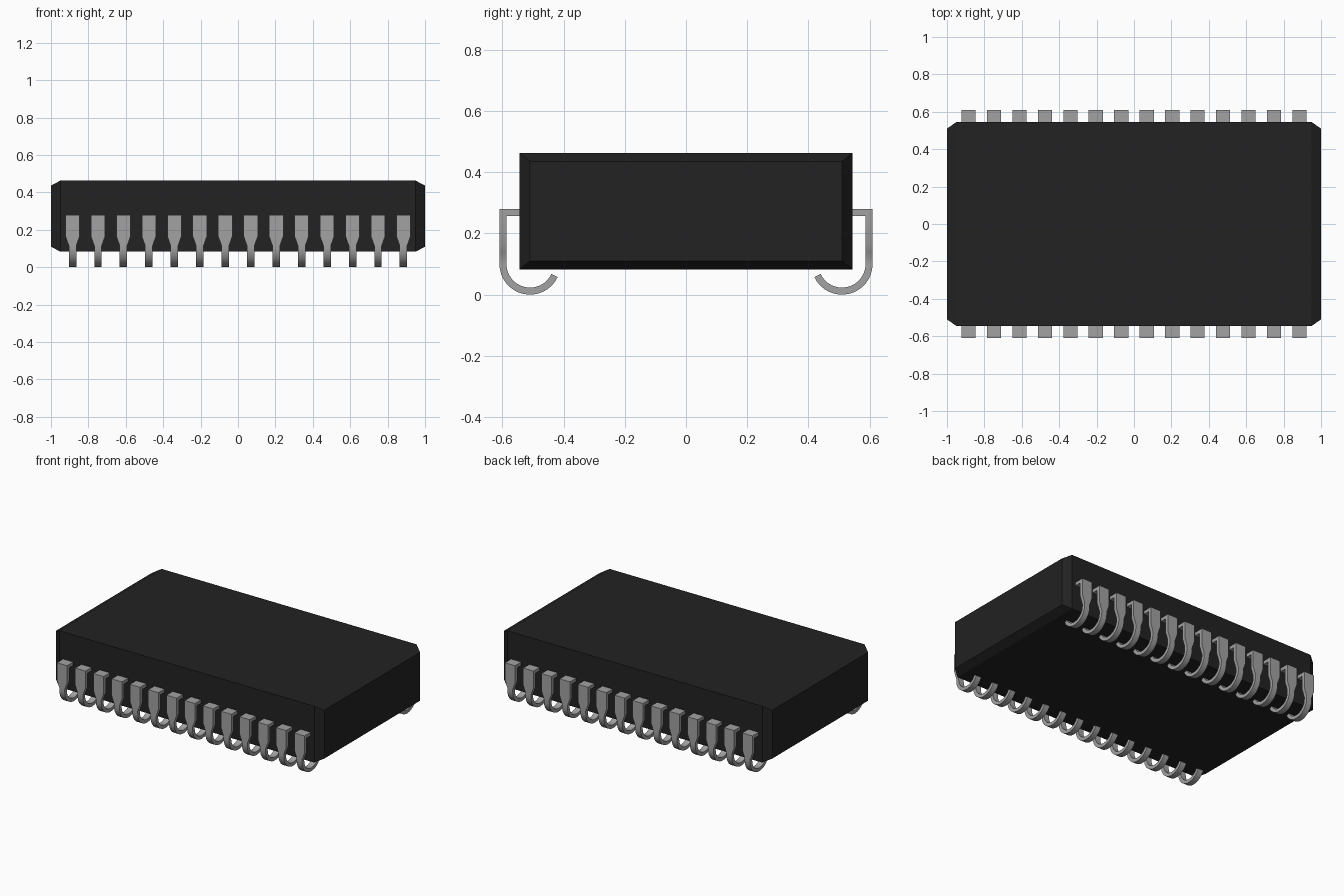
import bpy, bmesh, math

cube = bpy.data.objects.get("Cube")
if cube:
    bpy.data.objects.remove(cube, do_unlink=True)


def material(name, value):
    mat = bpy.data.materials.new(name)
    mat.use_nodes = True
    colour = (value, value, value, 1)
    mat.diffuse_color = colour
    mat.node_tree.nodes["Principled BSDF"].inputs["Base Color"].default_value = colour
    return mat


def skin(name, rings, mat):
    """Join successive four-cornered rings into a closed solid."""
    bm = bmesh.new()
    loops = [[bm.verts.new(p) for p in ring] for ring in rings]
    for a, b in zip(loops, loops[1:]):
        for i in range(4):
            j = (i + 1) % 4
            bm.faces.new((a[i], a[j], b[j], b[i]))
    bm.faces.new(loops[0])
    bm.faces.new(loops[-1])
    bmesh.ops.recalc_face_normals(bm, faces=bm.faces)
    mesh = bpy.data.meshes.new(name)
    bm.to_mesh(mesh)
    bm.free()
    mesh.materials.append(mat)
    obj = bpy.data.objects.new(name, mesh)
    bpy.context.collection.objects.link(obj)
    return obj


black = material("black_plastic", 0.016)
metal = material("grey_metal", 0.36)

# Package body: a block whose two ends taper in on all four edges
MID = 0.273


def end_ring(x, half_y, half_z):
    return [(x, sy * half_y, MID + sz * half_z)
            for sy, sz in ((-1, -1), (1, -1), (1, 1), (-1, 1))]


skin("package_body", [end_ring(-1, 0.51, 0.163), end_ring(-0.95, 0.545, 0.19),
                      end_ring(0.95, 0.545, 0.19), end_ring(1, 0.51, 0.163)], black)

# Lead cross-sections: shoulder, tapering shank, then a hook curling under
COUNT, PITCH, THICK = 14, 0.1361, 0.023
WIDE, NARROW = 0.038, 0.02
CENTRE, RADIUS, TOP = 0.51, 0.1, 0.28
OUTER = CENTRE + RADIUS
sections = [((0.53, TOP), (0.53, TOP - THICK), WIDE),
            ((OUTER, TOP), (OUTER - THICK, TOP - THICK), WIDE)]
for z, half in ((0.165, WIDE), (0.14, 0.029), (0.115, NARROW)):
    sections.append(((OUTER, z), (OUTER - THICK, z), half))
STEPS = 16
for i in range(STEPS + 1):
    a = -math.radians(155) * i / STEPS
    outer, inner = [(CENTRE + r * math.cos(a), RADIUS + r * math.sin(a))
                    for r in (RADIUS, RADIUS - THICK)]
    sections.append((outer, inner, NARROW))

# One row of leads along each long side
start = -PITCH * (COUNT - 1) / 2
for name, side in (("front_leads", -1), ("back_leads", 1)):
    rings = []
    for (oy, oz), (iy, iz), w in sections:
        rings.append([(start - w, side * oy, oz), (start + w, side * oy, oz),
                      (start + w, side * iy, iz), (start - w, side * iy, iz)])
    row = skin(name, rings, metal)
    array = row.modifiers.new("row", "ARRAY")
    array.count = COUNT
    array.use_relative_offset = False
    array.use_constant_offset = True
    array.constant_offset_displace = (PITCH, 0, 0)
    bpy.ops.object.select_all(action="DESELECT")
    row.select_set(True)
    bpy.context.view_layer.objects.active = row
    bpy.ops.object.shade_smooth_by_angle(angle=math.radians(30))
